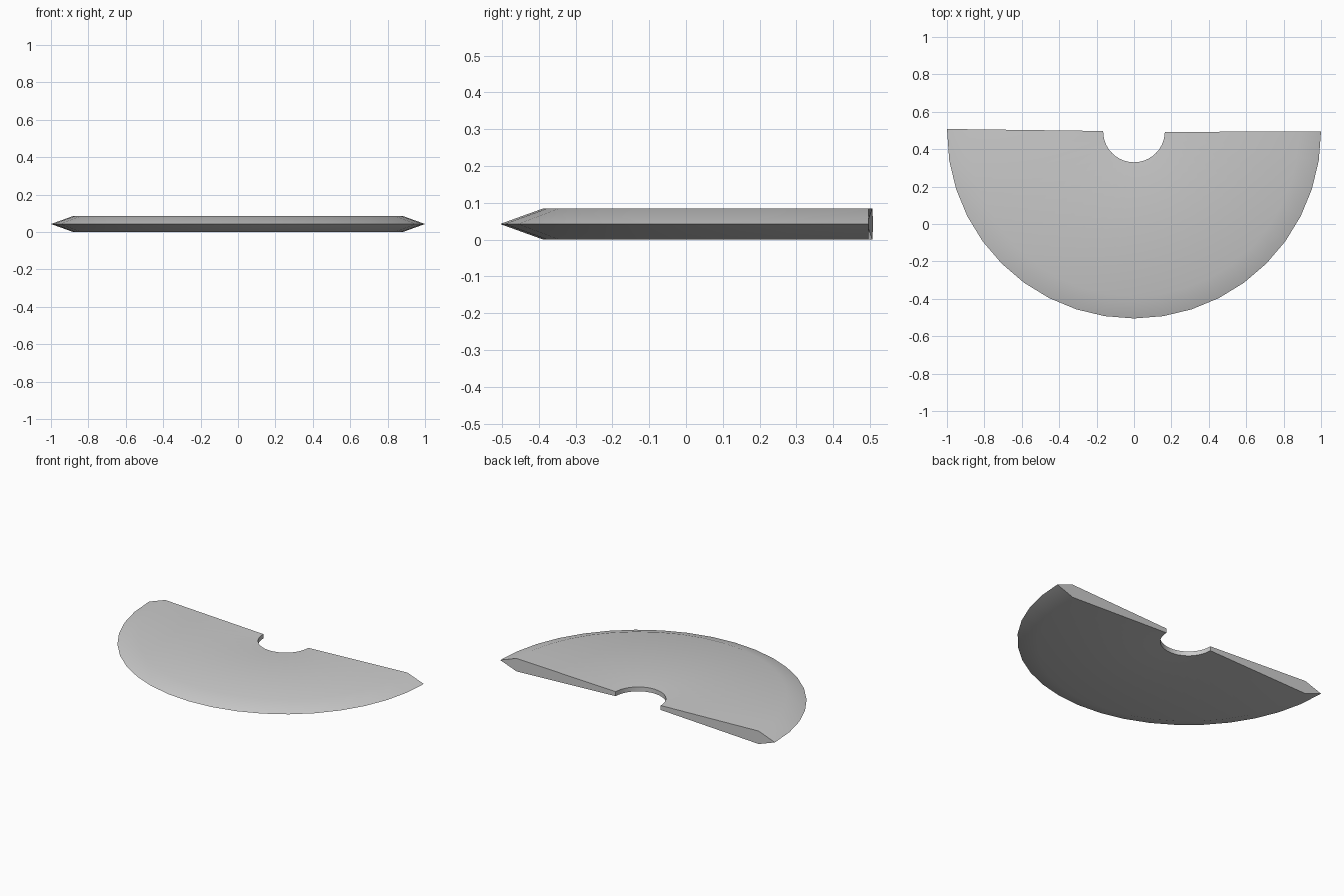
import bpy, bmesh
from math import cos, sin, pi, radians

if "Cube" in bpy.data.objects:
    bpy.data.objects.remove(bpy.data.objects["Cube"])

STEPS = 20
CENTRE_Y = 0.495
T = 0.085
# cross-section (radius, height): thin inner wall, widening faces, tapered rim
PROFILE = [(0.165, 0.028), (0.882, 0), (1.0, T / 2), (0.882, T), (0.165, 0.057)]

bm = bmesh.new()
rings = []
for i in range(STEPS + 1):
    a = pi + pi * i / STEPS
    if i == 0:
        a -= 0.013          # left end runs slightly past the half circle
    ring = []
    for r, z in PROFILE:
        dy = -0.003 if i == STEPS and r < 0.5 else 0
        ring.append(bm.verts.new((r * cos(a), CENTRE_Y + r * sin(a) + dy, z)))
    rings.append(ring)

# swept skin
n = len(PROFILE)
for r0, r1 in zip(rings, rings[1:]):
    for j in range(n):
        k = (j + 1) % n
        bm.faces.new((r0[j], r0[k], r1[k], r1[j]))

# straight end caps
bm.faces.new(rings[0])
bm.faces.new(rings[-1])
bmesh.ops.recalc_face_normals(bm, faces=bm.faces)

mesh = bpy.data.meshes.new("half_disc_blade")
bm.to_mesh(mesh)
bm.free()
blade = bpy.data.objects.new("half_disc_blade", mesh)
bpy.context.collection.objects.link(blade)
bpy.context.view_layer.objects.active = blade
blade.select_set(True)
bpy.ops.object.shade_smooth_by_angle(angle=radians(50))
